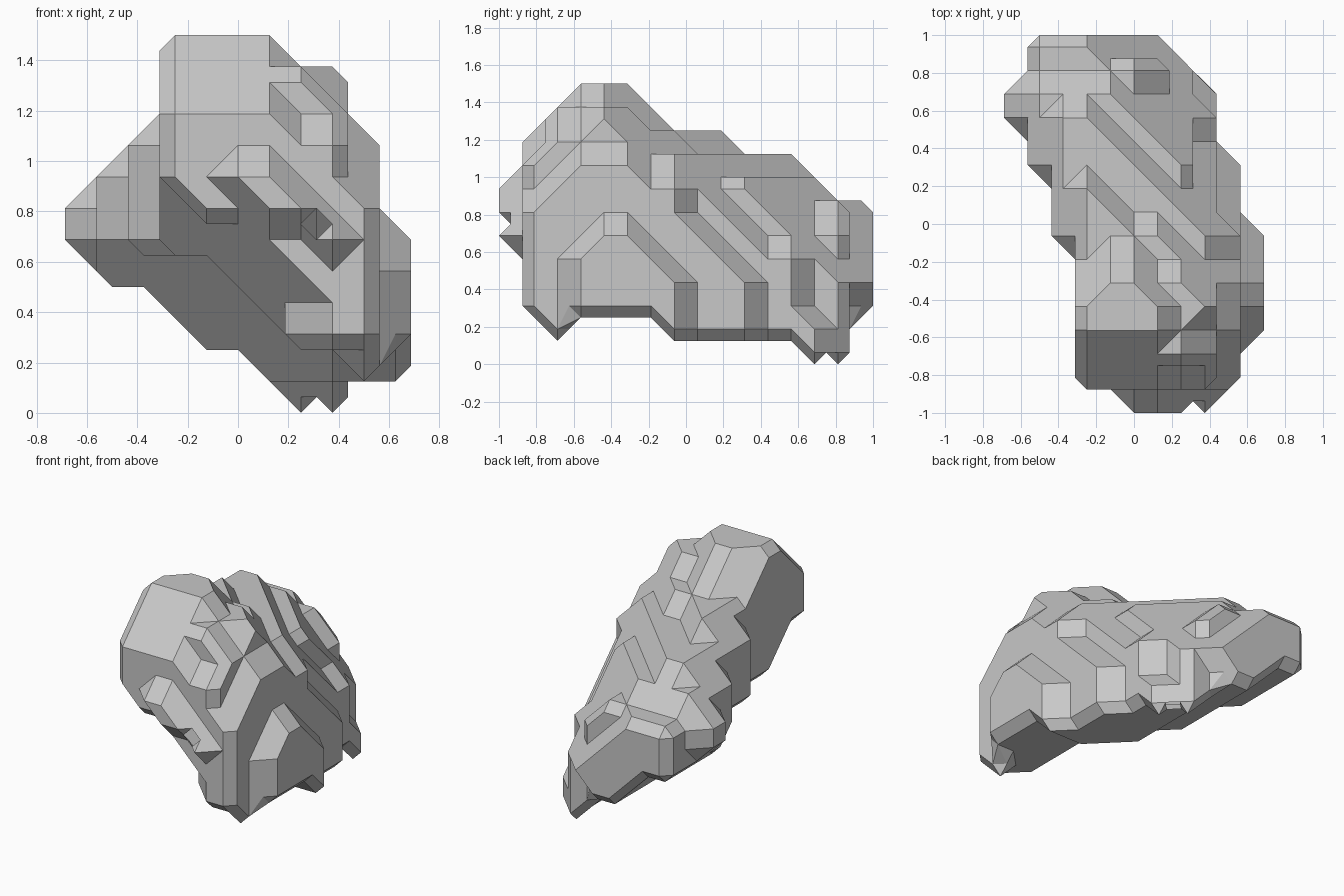
import bpy
import bmesh
from itertools import product
from mathutils import Vector

STEP = 0.125                              # size of one rock block
ORIGIN = Vector((-0.625, -0.9375, 0.0625))  # centre of the first block

# Front outline: first and last column of every layer, bottom to top
FRONT = [(7, 8), (6, 10), (4, 10), (3, 10), (1, 10), (0, 10),
         (0, 9), (1, 9), (2, 9), (3, 8), (3, 8), (3, 6)]
# Side outline: lowest and highest layer of every slice, front to back
SIDE = [(2, 9), (1, 10), (2, 11), (2, 11), (2, 11), (2, 10), (1, 9), (1, 9),
        (1, 9), (1, 8), (1, 8), (1, 8), (1, 7), (1, 6), (1, 6)]
# Plan outline: first and last column of every slice, front to back
PLAN = [(3, 9), (3, 9), (3, 10), (3, 10), (3, 10), (3, 10), (2, 10), (2, 9),
        (2, 9), (1, 9), (1, 8), (0, 8), (0, 8), (1, 7), (1, 6)]
# Terraced back slope: how far every layer reaches diagonally
TERRACE = [21, 21, 21, 21, 20, 19, 18, 17, 15, 13, 12, 10]
# Small knobs on the nose, feet under the back, lumps on the belly and slope
KNOBS = {(5, 0, 7), (6, 0, 7), (6, 0, 6), (7, 0, 6), (8, 0, 5)}
FEET = {(7, 14, 0), (8, 13, 0), (8, 13, 1)}
LUMPS = {(3, 1, 7), (4, 1, 6), (8, 1, 2), (7, 2, 2),
         (9, 7, 7), (8, 12, 4), (5, 14, 6), (6, 14, 5)}
EXTRAS = KNOBS | FEET | LUMPS
# Chips missing from the shoulder and the back end
CHIPS = {(7, 1, 9), (8, 3, 10), (6, 15, 1), (6, 15, 2)}


def within(value, limits):
    return limits[0] <= value <= limits[1]


def on_slope(x, y, z):
    """True below the terraces of the back slope and the flank."""
    if x == 10:
        return z - y <= 1 and y + z <= 10
    if x == 9:
        return y + z <= 13
    if x == 8:
        return y <= 12 and y + z <= (15 if z <= 8 else 14)
    reach = TERRACE[z]
    if z in (9, 10) and x < z - 3:
        reach -= 1
    return x + y <= reach


def is_rock(block):
    """True where the rock fills this block."""
    x, y, z = block
    if block in EXTRAS:
        return True
    if block in CHIPS or not (1 <= z < len(FRONT) and 1 <= y <= len(SIDE)):
        return False
    if not (within(x, FRONT[z]) and within(z, SIDE[y - 1]) and within(x, PLAN[y - 1])):
        return False
    # Diagonal underside, hollowed out beside the keel
    hollow = z <= 4 and x + z <= 8
    if x + y + z < (16 if hollow else 12):
        return False
    # Front shoulder with its rib, and back corner of the peak
    rib = x in (7, 8) and z >= 8
    if x + z - y > (15 if rib else 14) or (z >= 10 and y - x > 12 - z):
        return False
    return on_slope(x, y, z)


def neighbours(corner, cell):
    """Corners of the cell that share an edge with this corner."""
    for axis in range(3):
        other = list(corner)
        other[axis] = 2 * cell[axis] + 1 - corner[axis]
        yield tuple(other)


def groups(chosen, cell):
    """Split the chosen corners of a cell into connected groups."""
    left = set(chosen)
    while left:
        group, todo = set(), [left.pop()]
        while todo:
            corner = todo.pop()
            group.add(corner)
            for other in neighbours(corner, cell):
                if other in left:
                    left.remove(other)
                    todo.append(other)
        yield group


def facet_cell(bm, cell, solid):
    """Add the chamfered rock surface that passes through one cell."""
    corners = [tuple(c + d for c, d in zip(cell, offset))
               for offset in product((0, 1), repeat=3)]
    filled = [c for c in corners if c in solid]
    if len(filled) in (0, 8):
        return
    # Wrap the smaller side, so that folds stay clean
    chosen = filled if len(filled) <= 4 else [c for c in corners if c not in solid]
    for group in groups(chosen, cell):
        points = [Vector(c) for c in sorted(group)]
        for corner in sorted(group):
            for other in neighbours(corner, cell):
                if (other in solid) != (corner in solid):
                    points.append((Vector(corner) + Vector(other)) / 2)
        piece = bmesh.new()
        for point in points:
            piece.verts.new(point)
        bmesh.ops.convex_hull(piece, input=piece.verts[:])
        for face in piece.faces:
            # Skip faces shared with the next cell
            shared = any(all(abs(v.co[a] - cell[a] - side) < 0.01 for v in face.verts)
                         for a in range(3) for side in (0, 1))
            if not shared:
                bm.faces.new([bm.verts.new(v.co) for v in face.verts])
        piece.free()


def make_material(name, colour):
    mat = bpy.data.materials.new(name)
    mat.use_nodes = True
    mat.diffuse_color = colour
    shader = next(n for n in mat.node_tree.nodes if n.type == 'BSDF_PRINCIPLED')
    shader.inputs["Base Color"].default_value = colour
    shader.inputs["Roughness"].default_value = 0.9
    return mat


cube = bpy.data.objects.get("Cube")
if cube:
    bpy.data.objects.remove(cube, do_unlink=True)

# Fill the rock, then wrap it in flat facets
solid = {b for b in product(range(11), range(16), range(12)) if is_rock(b)}
bm = bmesh.new()
for cell in product(range(-1, 11), range(-1, 16), range(-1, 12)):
    facet_cell(bm, cell, solid)
bmesh.ops.remove_doubles(bm, verts=bm.verts[:], dist=0.01)
bmesh.ops.recalc_face_normals(bm, faces=bm.faces[:])
bmesh.ops.dissolve_limit(bm, angle_limit=0.02, verts=bm.verts[:], edges=bm.edges[:])
for vert in bm.verts:
    vert.co = ORIGIN + vert.co * STEP

mesh = bpy.data.meshes.new("boulder")
bm.to_mesh(mesh)
bm.free()
mesh.materials.append(make_material("stone grey", (0.58, 0.58, 0.58, 1.0)))
boulder = bpy.data.objects.new("boulder", mesh)
bpy.context.collection.objects.link(boulder)
